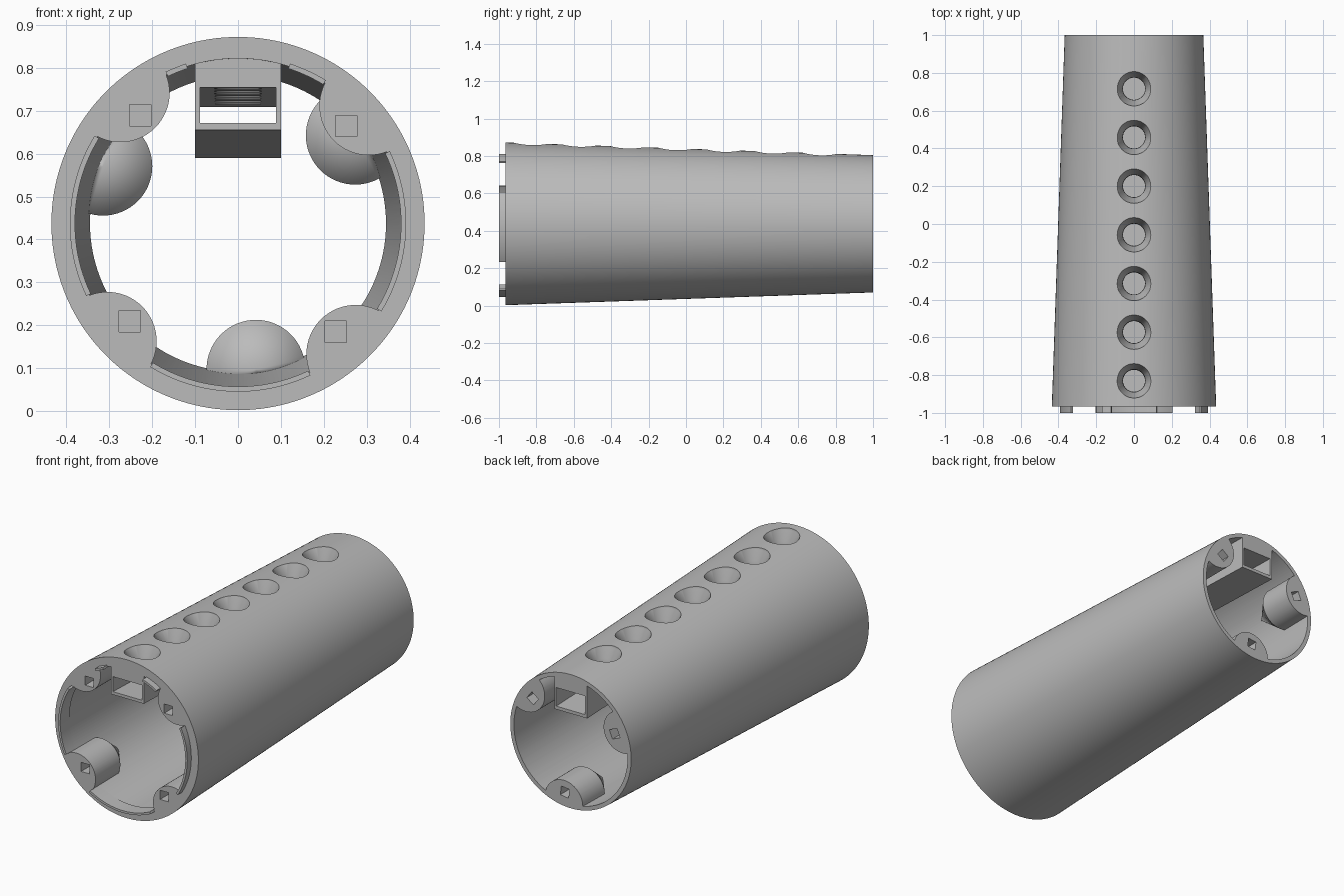
import bpy, bmesh, math
from mathutils import Matrix, Vector

cube = bpy.data.objects.get("Cube")
if cube:
    bpy.data.objects.remove(cube, do_unlink=True)

CZ = 0.437                      # height of the tube axis
FRONT, BACK = -0.965, 1.0
R_FRONT, R_BACK = 0.435, 0.367

grey = bpy.data.materials.new("grey plastic")
grey.use_nodes = True
tone = (0.5, 0.5, 0.5, 1)
grey.diffuse_color = tone
grey.node_tree.nodes["Principled BSDF"].inputs["Base Color"].default_value = tone


def make(name, bm):
    bmesh.ops.recalc_face_normals(bm, faces=bm.faces)
    mesh = bpy.data.meshes.new(name)
    bm.to_mesh(mesh)
    bm.free()
    mesh.materials.append(grey)
    ob = bpy.data.objects.new(name, mesh)
    bpy.context.collection.objects.link(ob)
    return ob


def lathe(name, profile, place, along_y=True, steps=64):
    """Spin (radius, distance) points about the y or z axis, then move."""
    bm = bmesh.new()
    vs = [bm.verts.new((r, 0, t)) for r, t in profile]
    es = [bm.edges.new(p) for p in zip(vs, vs[1:])]
    bmesh.ops.spin(bm, geom=vs + es, cent=(0, 0, 0), axis=(0, 0, 1),
                   angle=math.tau, steps=steps)
    bmesh.ops.remove_doubles(bm, verts=bm.verts, dist=1e-5)
    if along_y:
        bm.transform(Matrix.Rotation(-math.pi / 2, 4, 'X'))
    bm.transform(Matrix.Translation(place))
    return make(name, bm)


def block(name, half_x, y0, y1, low, high):
    """Box whose floor and ceiling run straight from front to back heights."""
    bm = bmesh.new()
    bmesh.ops.create_cube(bm, size=2)
    for v in bm.verts:
        end = 0 if v.co.y < 0 else 1
        v.co = (v.co.x * half_x, (y0, y1)[end], (low if v.co.z < 0 else high)[end])
    return make(name, bm)


def peg_hole(angle, radius, y, turn):
    bm = bmesh.new()
    bmesh.ops.create_cube(bm, size=1)
    bm.transform(Matrix.Diagonal((0.05, 0.3, 0.05, 1)))
    bm.transform(Matrix.Rotation(turn, 4, 'Y'))
    bm.transform(Matrix.Translation(polar(angle, radius, y)))
    return make("peg_hole", bm)


def polar(angle, radius, y):
    a = math.radians(angle)
    return Vector((radius * math.cos(a), y, CZ + radius * math.sin(a)))


def subtract(ob, cutters):
    bpy.context.view_layer.objects.active = ob
    for c in cutters:
        mod = ob.modifiers.new("cut", 'BOOLEAN')
        mod.operation = 'DIFFERENCE'
        mod.solver = 'EXACT'
        mod.object = c
        bpy.ops.object.modifier_apply(modifier=mod.name)
        bpy.data.objects.remove(c, do_unlink=True)


def smooth(ob):
    bpy.ops.object.select_all(action='DESELECT')
    ob.select_set(True)
    bpy.context.view_layer.objects.active = ob
    bpy.ops.object.shade_smooth_by_angle(angle=math.radians(30))


axis = (0, 0, CZ)

# Tapered solid and the cavity inside it
housing = lathe("housing", [(0, FRONT), (R_FRONT, FRONT), (R_BACK, BACK), (0, BACK)],
                axis, steps=160)
cavity = lathe("cavity", [(0, -1.065), (0.387, -1.065), (0.343, 1.1), (0, 1.1)],
               axis, steps=160)

# Material kept inside the cavity: screw bosses and the button channel
R_BOSS = 0.115
keep = []
front_angles = [42 + 90 * i for i in range(4)]
back_angles = [37 + 120 * i for i in range(3)]
for a in front_angles:
    keep.append(lathe("front_boss", [(0, -1.2), (R_BOSS, -1.2), (R_BOSS, -0.75), (0, -0.6)],
                      polar(a, 0.41, 0)))
for a in back_angles:
    keep.append(lathe("back_boss", [(0, 0.66), (R_BOSS, 0.81), (R_BOSS, 1.2), (0, 1.2)],
                      polar(a, 0.342, 0)))
keep.append(block("channel_walls", 0.1, -0.96, 1.2, (0.655, 0.583), (0.95, 0.95)))
subtract(cavity, keep)

# Openings: cavity, channel, peg holes and countersunk button holes
cuts = [cavity, block("channel", 0.088, -1.1, 1.1, (0.676, 0.604), (0.757, 0.707))]
for a in front_angles:
    cuts.append(peg_hole(a, 0.34, FRONT, 0))
for a in back_angles:
    cuts.append(peg_hole(a, 0.29, BACK, math.radians(-a)))
for i in range(7):
    y = -0.83 + 0.2577 * i
    t = (y - FRONT) / (BACK - FRONT)
    top = CZ + R_FRONT + t * (R_BACK - R_FRONT)
    cuts.append(lathe("button_hole", [(0, -0.15), (0.057, -0.15), (0.06, -0.06),
                                      (0.09, -0.008), (0.096, 0.05), (0, 0.05)],
                      (0, y, top), along_y=False, steps=48))
subtract(housing, cuts)
smooth(housing)


# Locating lip on the front rim, in segments between the bosses
def lip(name, start, end):
    bm = bmesh.new()
    corners = [(0.392, -1), (0.38, -1), (0.38, -0.92), (0.392, -0.92)]
    face = bm.faces.new([bm.verts.new((r, y, 0)) for r, y in corners])
    bmesh.ops.spin(bm, geom=[face, *face.edges, *face.verts], cent=(0, 0, 0),
                   axis=(0, -1, 0), angle=math.radians(end - start), steps=24)
    bm.transform(Matrix.Rotation(-math.radians(start), 4, 'Y'))
    bm.transform(Matrix.Translation(axis))
    smooth(make(name, bm))


lip("left_lip", -31.5, 25.5)
lip("right_lip", 148.5, 205.5)
lip("bottom_lip", 238.5, 295.5)
lip("top_left_lip", 58.5, 72)
lip("top_right_lip", 108, 115.5)
